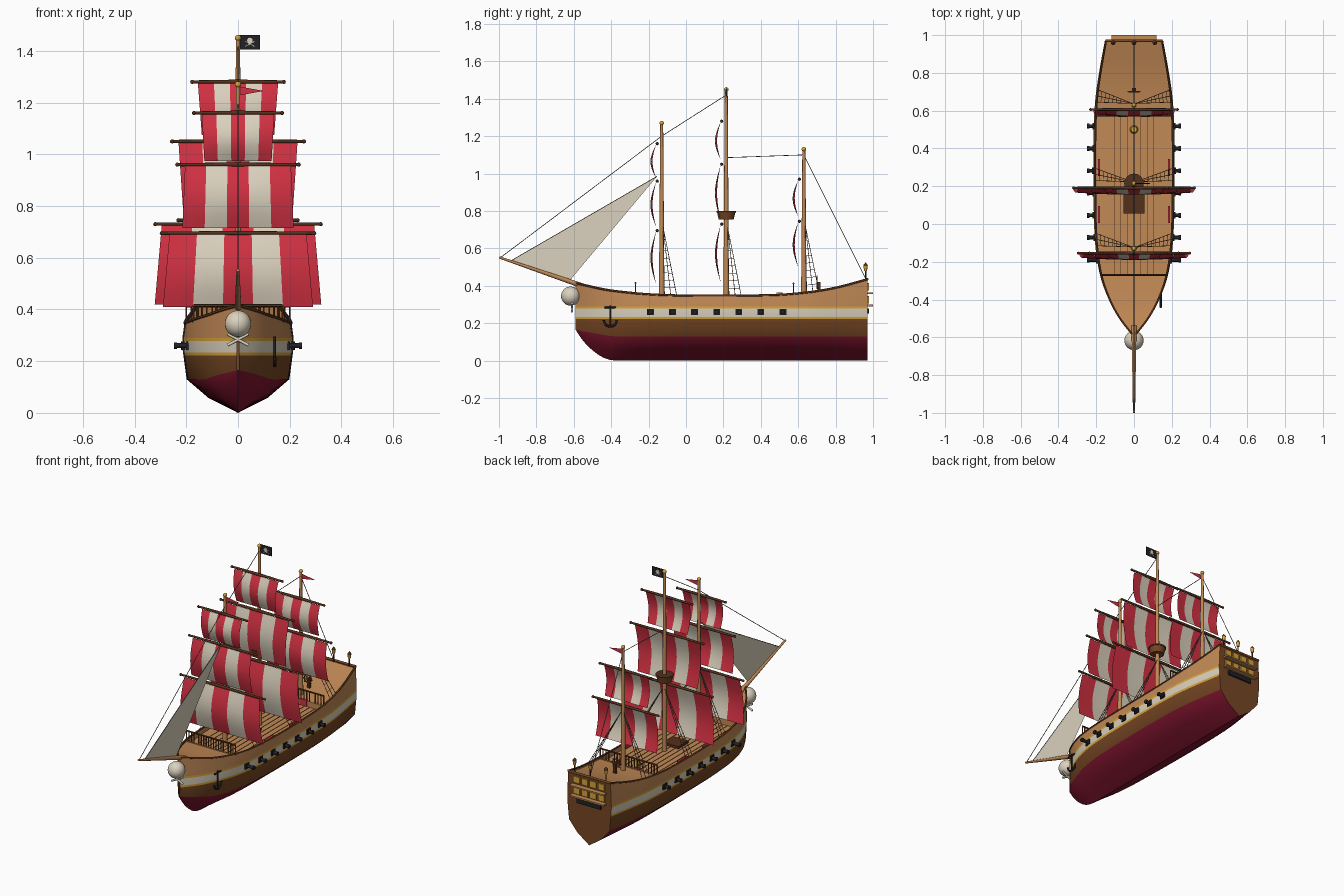
import bpy, bmesh
from math import sin, cos, pi
from mathutils import Vector, Matrix

cube = bpy.data.objects.get("Cube")
if cube:
    bpy.data.objects.remove(cube, do_unlink=True)


def material(name, *srgb):
    m = bpy.data.materials.new(name)
    m.use_nodes = True
    col = [(c / 255) ** 2.2 for c in srgb] + [1]
    m.diffuse_color = col
    node = m.node_tree.nodes["Principled BSDF"]
    node.inputs["Base Color"].default_value = col
    node.inputs["Roughness"].default_value = 0.8
    return m


tan = material("tan wood", 192, 136, 86)
brown = material("hull brown", 117, 72, 40)
dark = material("dark wood", 84, 52, 34)
crimson = material("crimson bottom paint", 122, 26, 48)
red = material("sail red", 208, 52, 68)
cream = material("sail cream", 218, 208, 188)
gold = material("gold trim", 214, 162, 60)
black = material("iron black", 38, 38, 42)
rope = material("rope", 98, 88, 72)
built = []


def add(name, bm, *mats):
    me = bpy.data.meshes.new(name)
    bm.to_mesh(me)
    bm.free()
    for m in mats:
        me.materials.append(m)
    ob = bpy.data.objects.new(name, me)
    bpy.context.collection.objects.link(ob)
    built.append(ob)
    return ob


def rods(name, mat, segments, r, r2=None, sides=8):
    """Straight round bars between pairs of points, as one object."""
    bm = bmesh.new()
    for a, b in segments:
        a, b = Vector(a), Vector(b)
        turn = (b - a).to_track_quat('Z', 'Y').to_matrix().to_4x4()
        bmesh.ops.create_cone(bm, cap_ends=True, segments=sides, radius1=r,
                              radius2=r if r2 is None else r2, depth=(b - a).length,
                              matrix=Matrix.Translation((a + b) / 2) @ turn)
    return add(name, bm, mat)


def path(points):
    return list(zip(points, points[1:]))


def boxes(name, mat, centres, size):
    bm = bmesh.new()
    for c in centres:
        bmesh.ops.create_cube(bm, matrix=Matrix.Translation(c) @ Matrix.Diagonal((*size, 1)))
    return add(name, bm, mat)


def balls(name, mat, centres, r, u=16):
    bm = bmesh.new()
    for c in centres:
        bmesh.ops.create_uvsphere(bm, u_segments=u, v_segments=u // 2 + 2, radius=r,
                                  matrix=Matrix.Translation(c))
    return add(name, bm, mat)


def grid(name, rows, mats, rule):
    """Skin a list of point rows; rule(row, column) picks the material."""
    bm = bmesh.new()
    vs = [[bm.verts.new(p) for p in row] for row in rows]
    for i in range(len(rows) - 1):
        for j in range(len(rows[0]) - 1):
            f = bm.faces.new((vs[i][j], vs[i + 1][j], vs[i + 1][j + 1], vs[i][j + 1]))
            f.material_index = rule(i, j)
    return add(name, bm, *mats)


def curve(table, y):
    """Smooth interpolation through (y, value) points."""
    n = len(table) - 1
    i = next((k for k in range(n) if y <= table[k + 1][0]), n - 1)

    def slope(k):
        (a, p), (b, q) = table[max(k - 1, 0)], table[min(k + 1, n)]
        return (q - p) / (b - a)
    (a, p), (b, q) = table[i], table[i + 1]
    h = b - a
    t = min(max((y - a) / h, 0), 1)
    s = t * t * (3 - 2 * t)
    return p + (q - p) * s + h * (t * (1 - t) ** 2 * slope(i) - t * t * (1 - t) * slope(i + 1))


BOW, STERN = -0.59, 0.97
WIDTH = [(BOW, .004), (-.5, .075), (-.4, .13), (-.27, .175), (-.1, .2), (.15, .208),
         (.45, .208), (.65, .2), (.8, .18), (STERN, .15)]
SHEER = [(BOW, .415), (-.4, .375), (-.1, .35), (.45, .35), (.65, .365), (.8, .39), (STERN, .435)]
KEEL = [(BOW, .165), (-.55, .105), (-.5, .055), (-.44, .015), (-.37, 0), (STERN, 0)]


def width(y): return curve(WIDTH, y)
def sheer(y): return curve(SHEER, y)


# Hull: lofted cross-sections, painted in bands
def section(y):
    w, k = width(y), max(curve(KEEL, y), 0)
    chine = max(.13 + .035 * max(0, (-.4 - y) / .19), k)
    half = [(0, k), (.55 * w, k + .45 * (chine - k)), (.95 * w, chine), (1.01 * w, .222),
            (1.02 * w, .234), (1.03 * w, .278), (1.03 * w, .29), (.99 * w, sheer(y))]
    return [Vector((-x, y, z)) for x, z in half[:0:-1]] + [Vector((x, y, z)) for x, z in half]


stations = [BOW + (STERN - BOW) * i / 52 for i in range(53)]
band = [0, 0, 1, 2, 3, 2, 4]
grid("hull", [section(y) for y in stations], (crimson, brown, gold, cream, tan),
     lambda i, j: band[j - 7 if j > 6 else 6 - j])
bm = bmesh.new()
bm.faces.new([bm.verts.new(p) for p in section(STERN)])
add("transom", bm, brown)
for s in (-1, 1):
    rods("rail_cap", brown, path([(s * .985 * width(y), y, sheer(y)) for y in stations]), .006, sides=6)
rods("transom_rail", brown, [((-.15, STERN, .435), (.15, STERN, .435))], .007)


# Decks and bulkheads
def deck(name, a, b, height):
    ys = [a + (b - a) * i / 14 for i in range(15)]
    grid(name, [[(-.98 * width(y), y, height(y)), (.98 * width(y), y, height(y))] for y in ys],
         (tan,), lambda i, j: 0)


deck("foredeck", BOW, -.27, lambda y: sheer(y) - .012)
deck("main_deck", -.27, .575, lambda y: .315)
deck("quarterdeck", .575, STERN, lambda y: sheer(y) - .012)
boxes("plank_seams", dark, [(x * .035, .15, .316) for x in range(-4, 5)], (.002, .84, .002))
for y, w in ((-.27, .172), (.575, .2)):
    z = sheer(y)
    boxes("bulkhead", tan, [(0, y, z - .03)], (2 * w, .008, .045))
    rods("deck_railing", dark, [((-w, y, z + .055), (w, y, z + .055))], .005)
    rods("balusters", brown, [((w * i / 10, y, z - .01), (w * i / 10, y, z + .055))
                              for i in range(-10, 11) if abs(i) != 6], .0035, sides=6)
boxes("cabin_door", red, [(s * .06, .569, .337) for s in (-1, 1)], (.05, .006, .04))
boxes("cargo_hatch", dark, [(0, .105, .32)], (.11, .1, .02))
rods("capstan", gold, [((0, .5, .315), (0, .5, .365))], .022, .016, 12)

# Steering wheel
hub = Vector((0, .7, .42))
spoke = [Vector((sin(k * pi / 4), 0, cos(k * pi / 4))) for k in range(9)]
rods("wheel_rim", brown, path([hub + d * .026 for d in spoke]), .004, sides=6)
rods("wheel_spokes", brown, [(hub, hub + d * .036) for d in spoke], .0025, sides=6)
boxes("wheel_stand", dark, [(0, .712, .385)], (.02, .016, .07))

# Stern windows, ledges, plate and lanterns
for z in (.395, .325):
    boxes("stern_windows", gold, [(x * .058, .973, z) for x in (-1.5, -.5, .5, 1.5)], (.044, .009, .04))
boxes("stern_ledges", tan, [(0, .984, z) for z in (.36, .295)], (.24, .032, .009))
boxes("stern_plate", black, [(0, .975, .265)], (.17, .009, .028))
lamps = [(x, .96, .43) for x in (-.11, 0, .11)]
up = Vector((0, 0, 1))
rods("lantern_posts", dark, [(p, Vector(p) + up * .05) for p in lamps], .004)
rods("lanterns", gold, [(Vector(p) + up * .05, Vector(p) + up * .078) for p in lamps], .008, .012)
rods("lantern_caps", dark, [(Vector(p) + up * .078, Vector(p) + up * .095) for p in lamps], .013, .001)

# Cannons along both sides
for s in (-1, 1):
    guns = [(s * 1.03 * width(y), y, .26) for y in [-.19 + .118 * i for i in range(7)]]
    boxes("gun_ports", black, guns, (.012, .036, .034))
    rods("cannons", black, [(g, (s * .24, g[1], g[2])) for g in guns], .01)
    rods("cannon_muzzles", black, [((s * .236, g[1], g[2]), (s * .248, g[1], g[2])) for g in guns], .013)
    boxes("belaying_rail", red, [(s * .185, y, .335) for y in (.05, .3)], (.012, .09, .02))

# Anchor on one bow
ax, ay = .142, -.405
rods("anchor_shank", black, [((ax, ay, .19), (ax, ay, .295))], .005)
rods("anchor_stock", black, [((ax, ay - .032, .285), (ax, ay + .032, .285))], .005)
rods("anchor_arms", black, path([(ax, ay + .035 * cos(t * pi / 8), .217 - .035 * sin(t * pi / 8))
                                for t in range(9)]), .006)

# Bowsprit and round figurehead with crossed bones
rods("bowsprit", tan, [((0, -.54, .395), (0, -.998, .552))], .014, .006, 10)
balls("figurehead", cream, [(0, -.617, .345)], .051, 24)
rods("figurehead_bones", cream, [((s * .04, -.61, .262), (-s * .04, -.61, .305)) for s in (-1, 1)], .006)

# Masts with yards, striped sails and shrouds
def sail(name, y, top, bottom, w_top, w_bottom):
    rows = []
    for i in range(11):
        v = i / 10
        w = w_top + (w_bottom - w_top) * v
        rows.append([(w * u / 5, y - .03 * sin(pi * v) * (1 - .015 * u * u) - .002,
                      top + (bottom - top) * v) for u in range(-5, 6)])
    grid(name, rows, (red, cream), lambda i, j: (j // 2) % 2)


def mast(label, y, top, foot, sails):
    rods(label + "_mast", tan, [((0, y, .31), (0, y, top))], .015, .008, 12)
    balls(label + "_finial", gold, [(0, y, top)], .012)
    for z, bottom, yard, w_top, w_bottom in sails:
        rods(label + "_yard", dark, [((0, y - .024, z), (s * yard, y - .024, z)) for s in (-1, 1)], .009, .006)
        balls(label + "_yard_tips", dark, [(s * yard, y - .024, z) for s in (-1, 1)], .008, 8)
        sail(label + "_sail", y - .028, z - .006, bottom, w_top, w_bottom)
    for s in (-1, 1):
        head = Vector((s * .008, y + .008, foot + .36))
        feet = [Vector((s * .98 * width(y + d), y + d, sheer(y + d))) for d in (.015, .048, .08)]
        rods(label + "_shrouds", rope, [(head, f) for f in feet], .0018, sides=5)
        steps = [[f.lerp(head, t * .11) for f in feet] for t in range(1, 7)]
        rods(label + "_ratlines", rope, [e for row in steps for e in path(row)], .0013, sides=4)


mast("fore", -.13, 1.27, .35, [(.695, .41, .295, .265, .29), (.96, .715, .235, .205, .215),
                               (1.16, .975, .17, .14, .13)])
mast("main", .215, 1.45, .35, [(.73, .42, .32, .295, .322), (1.05, .75, .255, .23, .21),
                               (1.28, 1.075, .177, .155, .14)])
mast("mizzen", .63, 1.13, .36, [(.745, .5, .23, .205, .215), (.97, .77, .18, .155, .15)])

# Crow's nest
rods("crows_nest", brown, [((0, .215, .755), (0, .215, .797))], .04, .05, 16)
rods("crows_nest_rim", dark, [((0, .215, .793), (0, .215, .801))], .052, sides=16)

# Flags
boxes("black_flag", black, [(.046, .215, 1.434)], (.08, .004, .056))
rods("flag_disc", cream, [((.046, .211, 1.44), (.046, .219, 1.44))], .011, sides=10)
rods("flag_bones", cream, [((.046 - s * .018, .215, 1.417), (.046 + s * .018, .215, 1.437))
                           for s in (-1, 1)], .0035, sides=6)


def sheet(name, mat, *points):
    bm = bmesh.new()
    bm.faces.new([bm.verts.new(p) for p in points])
    add(name, bm, mat)


for y, z in ((-.13, 1.245), (.63, 1.1)):
    sheet("pennant", red, (0, y, z + .018), (.1, y, z), (0, y, z - .018))

# Jib and rigging lines
tack, peak, clew = (0, -.93, .537), (0, -.155, .985), (0, -.62, .43)
sheet("jib", cream, tack, peak, clew)
fore_top, main_top, mizzen_top = (0, -.13, 1.2), (0, .215, 1.42), (0, .63, 1.1)
rods("stays", rope, [((0, -.99, .552), fore_top), (fore_top, main_top), ((0, .215, 1.085), mizzen_top),
                     (mizzen_top, (0, .96, .44)), (tack, peak)], .002, sides=5)

# Smooth the curved parts, keep hard edges
bpy.ops.object.select_all(action='DESELECT')
for ob in built:
    ob.select_set(True)
bpy.context.view_layer.objects.active = built[0]
bpy.ops.object.shade_smooth_by_angle(angle=.85)
